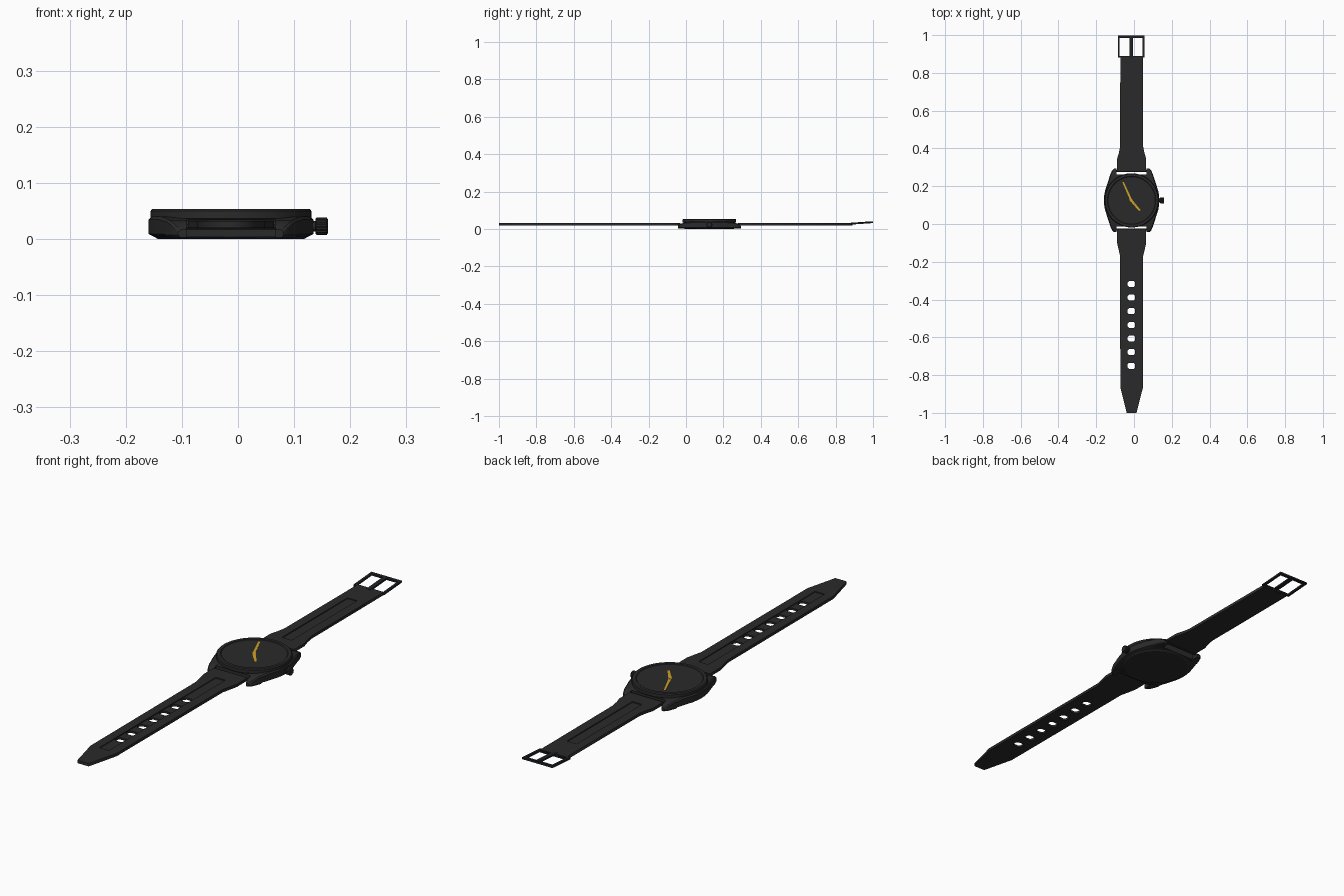
import bpy, bmesh, math
from mathutils import Vector

if "Cube" in bpy.data.objects:
    bpy.data.objects.remove(bpy.data.objects["Cube"])

CX, CY = -0.0125, 0.125            # centre of the watch case


def mat(name, rgb):
    m = bpy.data.materials.new(name)
    m.diffuse_color = (*rgb, 1)
    m.use_nodes = True
    m.node_tree.nodes["Principled BSDF"].inputs["Base Color"].default_value = m.diffuse_color
    return m


BLACK = mat("matte black", (0.023, 0.023, 0.023))
STEEL = mat("dark steel", (0.014, 0.016, 0.018))
GOLD = mat("gold", (0.62, 0.37, 0.02))


def finish(bm, name, material, smooth=None):
    bmesh.ops.recalc_face_normals(bm, faces=bm.faces)
    me = bpy.data.meshes.new(name)
    bm.to_mesh(me)
    bm.free()
    ob = bpy.data.objects.new(name, me)
    bpy.context.collection.objects.link(ob)
    me.materials.append(material)
    if smooth:
        bpy.ops.object.select_all(action='DESELECT')
        ob.select_set(True)
        bpy.context.view_layer.objects.active = ob
        bpy.ops.object.shade_smooth_by_angle(angle=math.radians(smooth))
    return ob


def loft(bm, sections):
    rings = [[bm.verts.new(p) for p in s] for s in sections]
    n = len(rings[0])
    for a, b in zip(rings, rings[1:]):
        for i in range(n):
            j = (i + 1) % n
            bm.faces.new((a[i], a[j], b[j], b[i]))
    bm.faces.new(rings[0])
    bm.faces.new(rings[-1])


def lathe(name, profile, material, n=64):
    bm = bmesh.new()
    loft(bm, [[(CX + r * math.cos(2 * math.pi * i / n), CY + r * math.sin(2 * math.pi * i / n), z)
               for i in range(n)] for r, z in profile])
    return finish(bm, name, material, 30)


def plate(name, loops, z0, z1, material, tilt=0, origin=(0, 0)):
    """Flat plate from an outline and hole loops, extruded from z0 to z1."""
    cu = bpy.data.curves.new(name, 'CURVE')
    cu.dimensions, cu.fill_mode = '2D', 'BOTH'
    cu.extrude = (z1 - z0) / 2
    for lp in loops:
        s = cu.splines.new('POLY')
        s.points.add(len(lp) - 1)
        for p, (x, y) in zip(s.points, lp):
            p.co = (x, y, 0, 1)
        s.use_cyclic_u = True
    ob = bpy.data.objects.new(name, cu)
    bpy.context.collection.objects.link(ob)
    ob.location = (origin[0], origin[1], (z0 + z1) / 2)
    ob.rotation_euler.x = tilt
    cu.materials.append(material)
    bpy.ops.object.select_all(action='DESELECT')
    ob.select_set(True)
    bpy.context.view_layer.objects.active = ob
    bpy.ops.object.convert(target='MESH')
    return bpy.context.object


def rect(x, y0, y1, hx, c=0.0):
    if c == 0:
        return [(x - hx, y0), (x + hx, y0), (x + hx, y1), (x - hx, y1)]
    return [(x - hx + c, y0), (x + hx - c, y0), (x + hx, y0 + c), (x + hx, y1 - c),
            (x + hx - c, y1), (x - hx + c, y1), (x - hx, y1 - c), (x - hx, y0 + c)]


def mirror_outline(half):
    return [(CX + w, y) for w, y in half] + [(CX - w, y) for w, y in reversed(half)]


def interp(table, v):
    for (a, p), (b, q) in zip(table, table[1:]):
        if v <= b:
            return p + (q - p) * (v - a) / (b - a)
    return table[-1][1]


# case body with barrel sides
WIDTH = [(0, .147), (.025, .1455), (.05, .141), (.1, .125), (.137, .113), (.158, .104), (.168, .094)]
TOP = [(0, .040), (.09, .040), (.137, .034), (.158, .026), (.168, .017)]
C = 0.005
bm = bmesh.new()
secs = []
for k in range(-11, 12):
    y = 0.0125 * k
    w, t = interp(WIDTH, abs(y)), interp(TOP, abs(y))
    half = [(w - 2 * C, .004), (w, .004 + C), (w, t - C), (w - C, t)]
    secs.append([(CX + x, CY + y, z) for x, z in half] + [(CX - x, CY + y, z) for x, z in reversed(half)])
loft(bm, secs)
finish(bm, "case_body", BLACK, 30)

# four lugs
for sx in (1, -1):
    for sy in (1, -1):
        bm = bmesh.new()
        secs = []
        for y in (.12, .137, .148, .158, .168):
            w, t = interp(WIDTH, y), interp(TOP, y)
            c = 0.004
            pts = [(.079, .003), (w - c, .003), (w, .003 + c), (w, t - c), (w - c, t), (.079, t)]
            secs.append([(CX + sx * x, CY + sy * y, z) for x, z in pts])
        loft(bm, secs)
        finish(bm, "lug", BLACK, 30)

# case back, and bezel with recessed dial
lathe("case_back", [(.130, 0), (.138, .005), (.138, .008)], BLACK)
lathe("bezel", [(.140, .034), (.1435, .037), (.1435, .050), (.140, .054), (.128, .054), (.125, .0515)], BLACK)

# hands
for name, end, hw in (("minute_hand", (-.058, .222), .0055), ("hour_hand", (.031, .071), .0065)):
    c = Vector((CX - .002, CY))
    d = (Vector(end) - c)
    u = d.normalized()
    n = Vector((-u.y, u.x))
    pts = [c - u * .008 + n * hw, c - u * .008 - n * hw, c + d - n * hw * .7, c + d + n * hw * .7]
    plate(name, [[tuple(p) for p in pts]], .0512, .0525, GOLD)
lathe("hand_pin", [(.006, .051), (.006, .0528)], GOLD, 16)

# knurled crown and its stem


def x_rod(name, stations, n, knurl, z, y, material):
    bm = bmesh.new()
    loft(bm, [[(x, y + r * (1 - knurl * (i % 2)) * math.cos(2 * math.pi * i / n),
                z + r * (1 - knurl * (i % 2)) * math.sin(2 * math.pi * i / n)) for i in range(n)]
              for x, r in stations])
    return finish(bm, name, material)


x_rod("crown", [(.138, .013), (.140, .0155), (.158, .0155), (.160, .013)], 32, .1, .023, CY, BLACK)
x_rod("crown_stem", [(.12, .009), (.14, .009)], 16, 0, .023, CY, BLACK)

# spring bars between the lugs
for s in (1, -1):
    x_rod("spring_bar", [(CX - .082, .005), (CX + .082, .005)], 12, 0, .022, CY + s * .155, STEEL)

# straps: pierced base layer and a top layer framing the long groove
SX = CX - .001
upper = mirror_outline([(.077, .277), (.077, .345), (.068, .375), (.061, .41), (.060, .89)])
lower = mirror_outline([(.026, -1), (.060, -.865), (.061, -.17), (.068, -.14), (.077, -.10), (.077, -.030)])
holes = [rect(SX, y - .016, y + .016, .020, .008) for y in [-.317 - .0723 * i for i in range(7)]]
plate("upper_strap_base", [upper], .020, .028, BLACK)
plate("upper_strap_top", [upper, rect(SX, .34, .77, .022)], .028, .032, BLACK)
plate("lower_strap_base", [lower] + holes, .020, .028, BLACK)
plate("lower_strap_top", [lower, rect(SX, -.86, -.095, .022)], .028, .032, BLACK)

# buckle frame and prong, tilted slightly upward
frame = [(-.070, -.005), (.070, -.005), (.070, .113), (-.070, .113)]
window = [(-.060, .004), (.060, .004), (.060, .100), (-.060, .100)]
plate("buckle_frame", [frame, window], .024, .032, STEEL, .07, (CX - .003, .886))
plate("buckle_prong", [rect(0, -.01, .109, .009)], .027, .034, STEEL, .07, (SX, .886))
